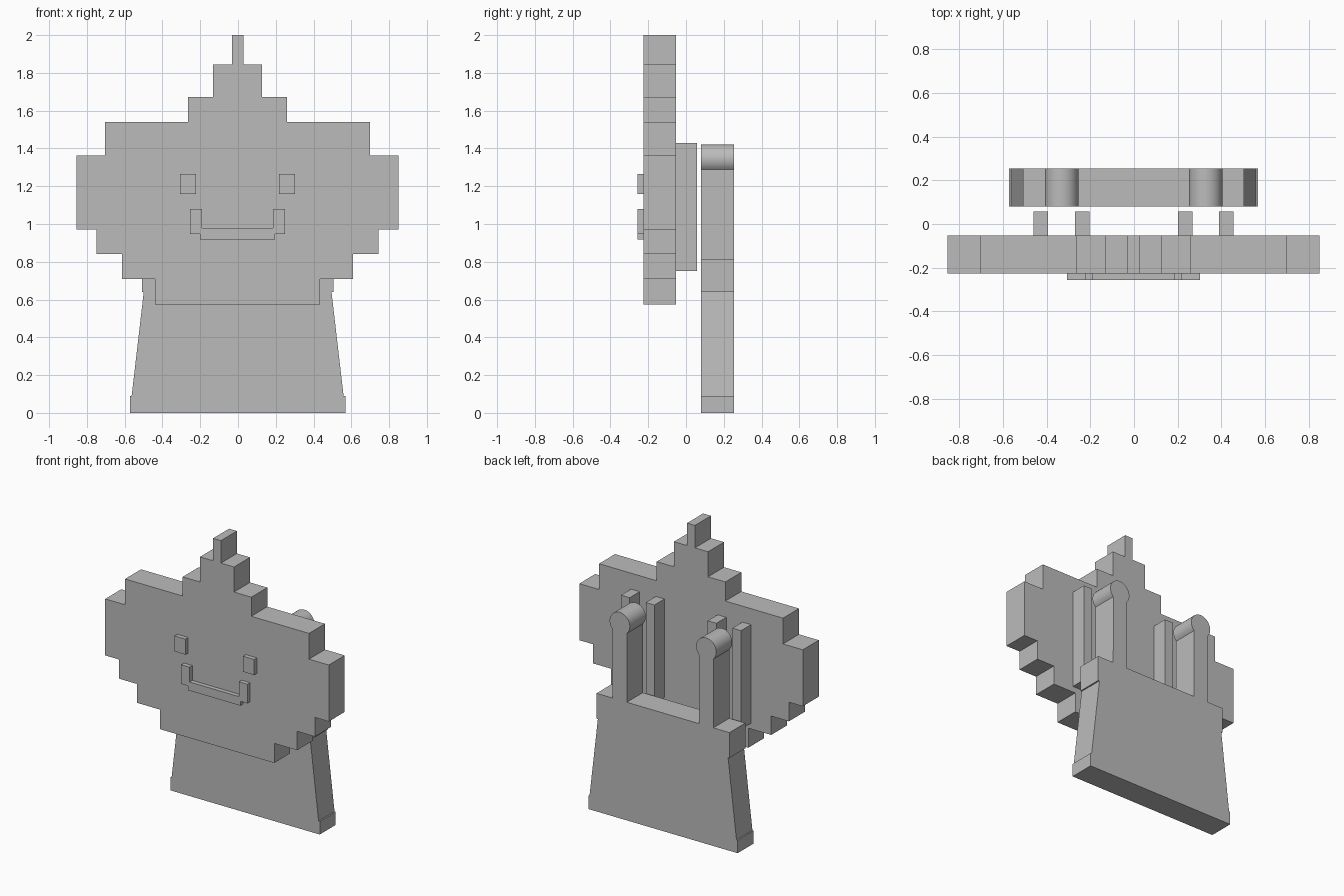
import bpy
import bmesh
import math

cube = bpy.data.objects.get("Cube")
if cube:
    bpy.data.objects.remove(cube, do_unlink=True)

grey = bpy.data.materials.new("plain grey")
grey.use_nodes = True
colour = (0.5, 0.5, 0.5, 1)
grey.diffuse_color = colour
grey.node_tree.nodes["Principled BSDF"].inputs["Base Color"].default_value = colour

CX = -0.002  # centre line of the mirrored outlines


def slab(name, outline, y0, y1):
    """Extrude a front outline of (x, z) points from y0 to y1."""
    bm = bmesh.new()
    face = bm.faces.new([bm.verts.new((x + CX, y0, z)) for x, z in outline])
    ext = bmesh.ops.extrude_face_region(bm, geom=[face])
    moved = [v for v in ext["geom"] if isinstance(v, bmesh.types.BMVert)]
    bmesh.ops.translate(bm, verts=moved, vec=(0, y1 - y0, 0))
    bmesh.ops.recalc_face_normals(bm, faces=bm.faces)
    mesh = bpy.data.meshes.new(name)
    bm.to_mesh(mesh)
    bm.free()
    mesh.materials.append(grey)
    obj = bpy.data.objects.new(name, mesh)
    bpy.context.collection.objects.link(obj)
    return obj


def mirrored(half):
    return half + [(-x, z) for x, z in reversed(half)]


def box(name, x0, x1, z0, z1, y0, y1):
    return slab(name, [(x0, z0), (x1, z0), (x1, z1), (x0, z1)], y0, y1)


# Stepped head plate: each row is half width and top height
rows = [(0.437, 0.71), (0.612, 0.84), (0.747, 0.972), (0.853, 1.362),
        (0.702, 1.54), (0.262, 1.672), (0.13, 1.845), (0.03, 2.0)]
half, z = [], 0.575
for width, top in rows:
    half += [(width, z), (width, top)]
    z = top
slab("head_plate", mirrored(half), -0.226, -0.052)

# Face details
FACE = (-0.256, -0.226)
for side, s in (("left", 1), ("right", -1)):
    a, b = sorted((0.22 * s, 0.304 * s))
    box(side + "_eye", a, b, 1.158, 1.265, *FACE)
mouth = [(0.199, 0.918), (0.199, 0.948), (0.252, 0.948),
         (0.252, 1.08), (0.188, 1.08), (0.188, 0.978)]
slab("mouth", mirrored(mouth), *FACE)

# Guide rails behind the head
for side, s in (("left", 1), ("right", -1)):
    for part, x in (("inner", 0.236), ("outer", 0.425)):
        box(f"{side}_{part}_rail", x * s - 0.033, x * s + 0.033,
            0.75, 1.43, -0.052, 0.057)

# Stand: flared foot, shoulders and two posts with round tops
post_x, post_half, radius, round_z = 0.33, 0.0545, 0.077, 1.344
stand = [(0.57, 0), (0.57, 0.09), (0.561, 0.09), (0.497, 0.64),
         (0.507, 0.64), (0.507, 0.815), (post_x + post_half, 0.815)]
STEPS = 28
for i in range(STEPS + 1):
    a = math.radians(-45 + 270 * i / STEPS)
    stand.append((post_x + radius * math.cos(a), round_z + radius * math.sin(a)))
stand.append((post_x - post_half, 0.815))
obj = slab("stand", mirrored(stand), 0.08, 0.254)

bpy.ops.object.select_all(action='DESELECT')
obj.select_set(True)
bpy.context.view_layer.objects.active = obj
bpy.ops.object.shade_smooth_by_angle(angle=math.radians(30))
